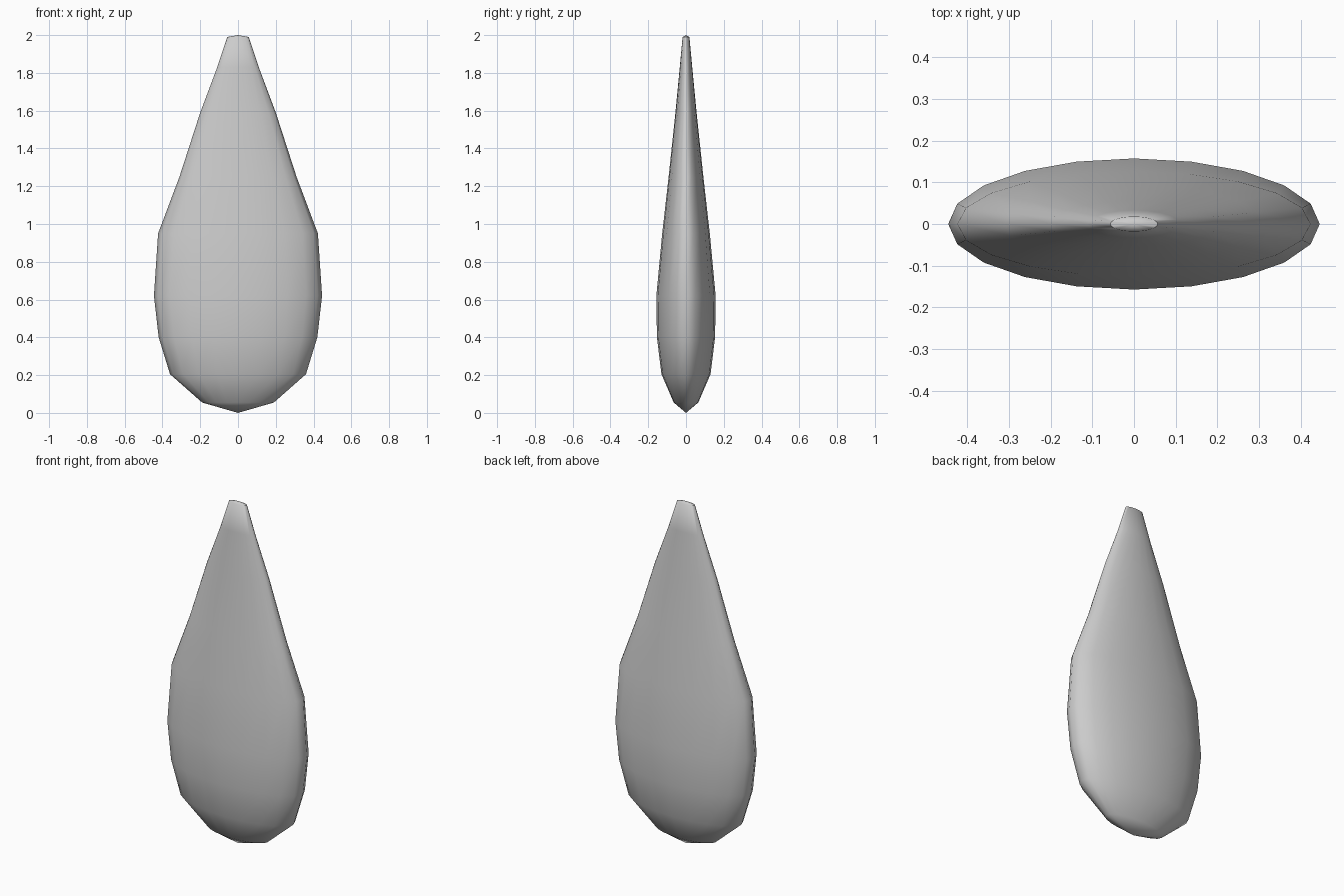
import bpy, bmesh
from math import sin, cos, pi, radians

if "Cube" in bpy.data.objects:
    bpy.data.objects.remove(bpy.data.objects["Cube"])

SEGMENTS = 20
# Cross-section rings from bottom to top: height, half width, half depth
RINGS = [
    (0.055, 0.19, 0.065),
    (0.205, 0.36, 0.13),
    (0.40, 0.42, 0.154),
    (0.62, 0.445, 0.157),
    (0.95, 0.423, 0.126),
    (1.25, 0.31, 0.092),
    (1.59, 0.20, 0.056),
    (1.83, 0.11, 0.033),
    (1.99, 0.057, 0.018),
]

bm = bmesh.new()

# Flattened teardrop shell
loops = []
for z, a, b in RINGS:
    loops.append([bm.verts.new((a * cos(2 * pi * i / SEGMENTS),
                                b * sin(2 * pi * i / SEGMENTS), z))
                  for i in range(SEGMENTS)])
for low, high in zip(loops, loops[1:]):
    for i in range(SEGMENTS):
        j = (i + 1) % SEGMENTS
        bm.faces.new((low[i], low[j], high[j], high[i]))

# Pointed base and slightly domed tip
bottom = bm.verts.new((0, 0, 0))
top = bm.verts.new((0, 0, 2.0))
for i in range(SEGMENTS):
    j = (i + 1) % SEGMENTS
    bm.faces.new((bottom, loops[0][j], loops[0][i]))
    bm.faces.new((top, loops[-1][i], loops[-1][j]))

mesh = bpy.data.meshes.new("teardrop_blade")
bm.to_mesh(mesh)
bm.free()
blade = bpy.data.objects.new("teardrop_blade", mesh)
bpy.context.collection.objects.link(blade)

# Smooth shading with a crisp tip rim
bpy.context.view_layer.objects.active = blade
blade.select_set(True)
bpy.ops.object.shade_smooth_by_angle(angle=radians(60))
